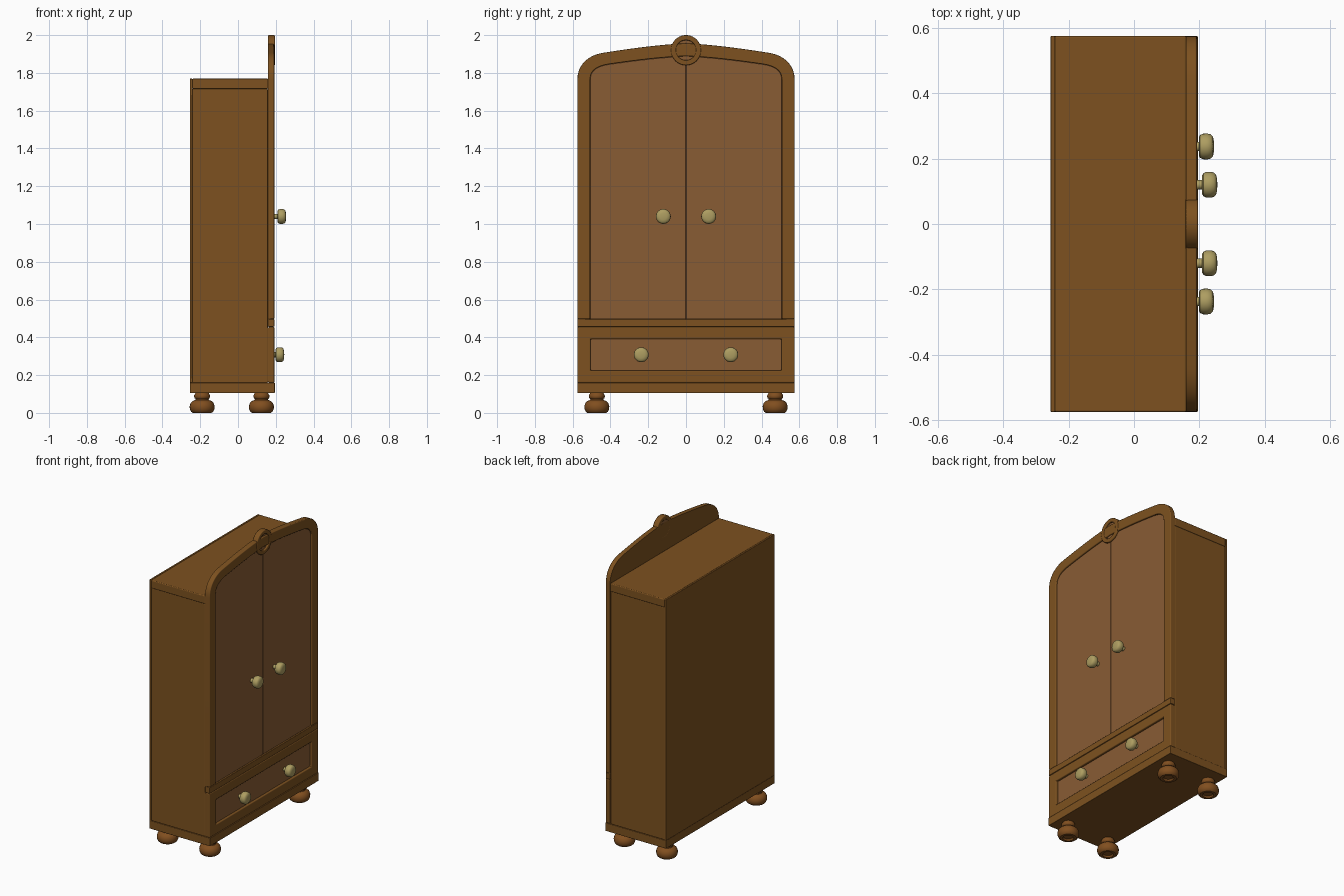
import bpy, bmesh
from math import radians, pi, cos, sin
from mathutils import Vector, Matrix
from mathutils.geometry import interpolate_bezier

if "Cube" in bpy.data.objects:
    bpy.data.objects.remove(bpy.data.objects["Cube"])


def material(name, rgb):
    m = bpy.data.materials.new(name)
    m.diffuse_color = (*rgb, 1)
    m.use_nodes = True
    m.node_tree.nodes["Principled BSDF"].inputs["Base Color"].default_value = m.diffuse_color
    return m


WOOD = material("wood", (0.205, 0.083, 0.014))
PANEL = material("panel_wood", (0.25, 0.107, 0.034))
FOOT = material("foot_wood", (0.22, 0.078, 0.014))
BRASS = material("brass", (0.42, 0.34, 0.12))


def finish(name, bm, mat, bevel=0.0):
    bmesh.ops.recalc_face_normals(bm, faces=bm.faces)
    me = bpy.data.meshes.new(name)
    bm.to_mesh(me)
    bm.free()
    me.materials.append(mat)
    ob = bpy.data.objects.new(name, me)
    bpy.context.collection.objects.link(ob)
    bpy.ops.object.select_all(action='DESELECT')
    bpy.context.view_layer.objects.active = ob
    ob.select_set(True)
    bpy.ops.object.shade_smooth_by_angle(angle=radians(35))
    if bevel:
        b = ob.modifiers.new("bevel", 'BEVEL')
        b.width, b.segments, b.harden_normals = bevel, 2, True
        b.angle_limit = radians(35)
    return ob


def extrude_x(bm, x0, x1):
    r = bmesh.ops.extrude_face_region(bm, geom=bm.faces[:])
    verts = [v for v in r["geom"] if isinstance(v, bmesh.types.BMVert)]
    bmesh.ops.translate(bm, verts=verts, vec=(x1 - x0, 0, 0))


def slab(name, pts, x0, x1, mat, bevel=0.004):
    """Outline of (y, z) points extruded along x."""
    bm = bmesh.new()
    bm.faces.new([bm.verts.new((x0, y, z)) for y, z in pts])
    extrude_x(bm, x0, x1)
    return finish(name, bm, mat, bevel)


def frame(name, outer, inner, x0, x1, mat, closed=True, bevel=0.006):
    """Band between two matching outlines, extruded along x."""
    bm = bmesh.new()
    o = [bm.verts.new((x0, y, z)) for y, z in outer]
    i = [bm.verts.new((x0, y, z)) for y, z in inner]
    n = len(o)
    for k in range(n if closed else n - 1):
        j = (k + 1) % n
        bm.faces.new((o[k], o[j], i[j], i[k]))
    extrude_x(bm, x0, x1)
    return finish(name, bm, mat, bevel)


def rect(y, z0, z1):
    return [(-y, z0), (y, z0), (y, z1), (-y, z1)]


def circle(r, z, n=40):
    return [(r * cos(2 * pi * k / n), z + r * sin(2 * pi * k / n)) for k in range(n)]


def lathe(name, profile, matrix, mat, n=28):
    """Profile of (radius, height) spun round z, then placed."""
    bm = bmesh.new()
    vs = [bm.verts.new((r, 0, h)) for r, h in profile]
    es = [bm.edges.new(p) for p in zip(vs, vs[1:])]
    bmesh.ops.spin(bm, geom=vs + es, axis=(0, 0, 1), cent=(0, 0, 0),
                   angle=2 * pi, steps=n, use_merge=False)
    bmesh.ops.remove_doubles(bm, verts=bm.verts, dist=1e-5)
    bmesh.ops.transform(bm, matrix=matrix, verts=bm.verts)
    return finish(name, bm, mat)


def half_arch(w, z0, spring, shoulder, top):
    """Right half of an arched outline, from the bottom up to the centre."""
    sy, sz = shoulder
    v = lambda y, z: Vector((y, z, 0))
    slope = (top - sz) / sy * 1.35
    c1 = interpolate_bezier(v(w, spring), v(w, spring + 0.6 * (sz - spring)),
                            v(sy + 0.07, sz - 0.07 * slope), v(sy, sz), 12)
    c2 = interpolate_bezier(v(sy, sz), v(sy - 0.15, sz + 0.15 * slope),
                            v(0.15, top - 0.008), v(0, top), 12)
    return [(w, z0)] + [(p.x, p.y) for p in c1 + c2[1:]]


# Carcass
slab("plinth", rect(0.575, 0.105, 0.16), -0.255, 0.195, WOOD, 0.003)
slab("cabinet_body", rect(0.572, 0.158, 1.717), -0.243, 0.158, WOOD, 0.006)
slab("top_board", rect(0.575, 1.715, 1.77), -0.243, 0.16, WOOD, 0.006)
slab("back_panel", rect(0.575, 0.158, 1.77), -0.255, -0.241, WOOD, 0.004)

# Drawer front with recessed panel
slab("drawer_back", rect(0.572, 0.163, 0.453), 0.157, 0.17, WOOD, 0)
frame("drawer_frame", rect(0.575, 0.16, 0.455), rect(0.505, 0.225, 0.39), 0.162, 0.193, WOOD)
slab("drawer_panel", rect(0.51, 0.22, 0.395), 0.165, 0.178, PANEL, 0)
slab("door_rail", rect(0.575, 0.456, 0.497), 0.158, 0.193, WOOD)

# Arched doors
outer = half_arch(0.575, 0.497, 1.765, (0.44, 1.906), 1.957)
inner = half_arch(0.507, 0.497, 1.765, (0.40, 1.847), 1.889)
for s, side in ((-1, "left"), (1, "right")):
    flip = lambda pts: [(s * y, z) for y, z in pts]
    slab(side + "_door_back", flip(outer + [(0, 0.497)]), 0.159, 0.172, WOOD, 0)
    slab(side + "_door_panel", flip(inner + [(0, 0.497)]), 0.17, 0.184, PANEL, 0.003)
mirror = lambda pts: pts + [(-y, z) for y, z in reversed(pts[:-1])]
frame("door_frame", mirror(outer), mirror(inner), 0.159, 0.193, WOOD, closed=False)

# Crest medallion
slab("medallion_disc", circle(0.07, 1.92), 0.16, 0.184, PANEL, 0)
frame("medallion_ring", circle(0.08, 1.92), circle(0.053, 1.92), 0.158, 0.196, WOOD)

# Knobs
knob = [(0.014, 0), (0.014, 0.027), (0.028, 0.026), (0.035, 0.03), (0.039, 0.039),
        (0.0395, 0.052), (0.037, 0.063), (0.031, 0.069), (0.018, 0.072), (0, 0.073)]
for s, side in ((-1, "left"), (1, "right")):
    turn = Matrix.Rotation(pi / 2, 4, 'Y')
    lathe(side + "_door_knob", knob, Matrix.Translation((0.182, s * 0.12, 1.04)) @ turn, BRASS)
    lathe(side + "_drawer_knob", knob, Matrix.Translation((0.172, s * 0.237, 0.308)) @ turn, BRASS)

# Turned bun feet
bun = [(0, 0.012), (0.028, 0.01), (0.034, 0), (0.05, 0), (0.059, 0.007), (0.065, 0.02),
       (0.066, 0.036), (0.061, 0.052), (0.05, 0.063), (0.036, 0.068), (0.034, 0.073),
       (0.039, 0.077), (0.042, 0.084), (0.042, 0.093), (0.038, 0.1), (0.034, 0.107)]
for x, end in ((-0.19, "back"), (0.124, "front")):
    for s, side in ((-1, "left"), (1, "right")):
        lathe(f"{end}_{side}_foot", bun, Matrix.Translation((x, s * 0.472, 0)), FOOT)
